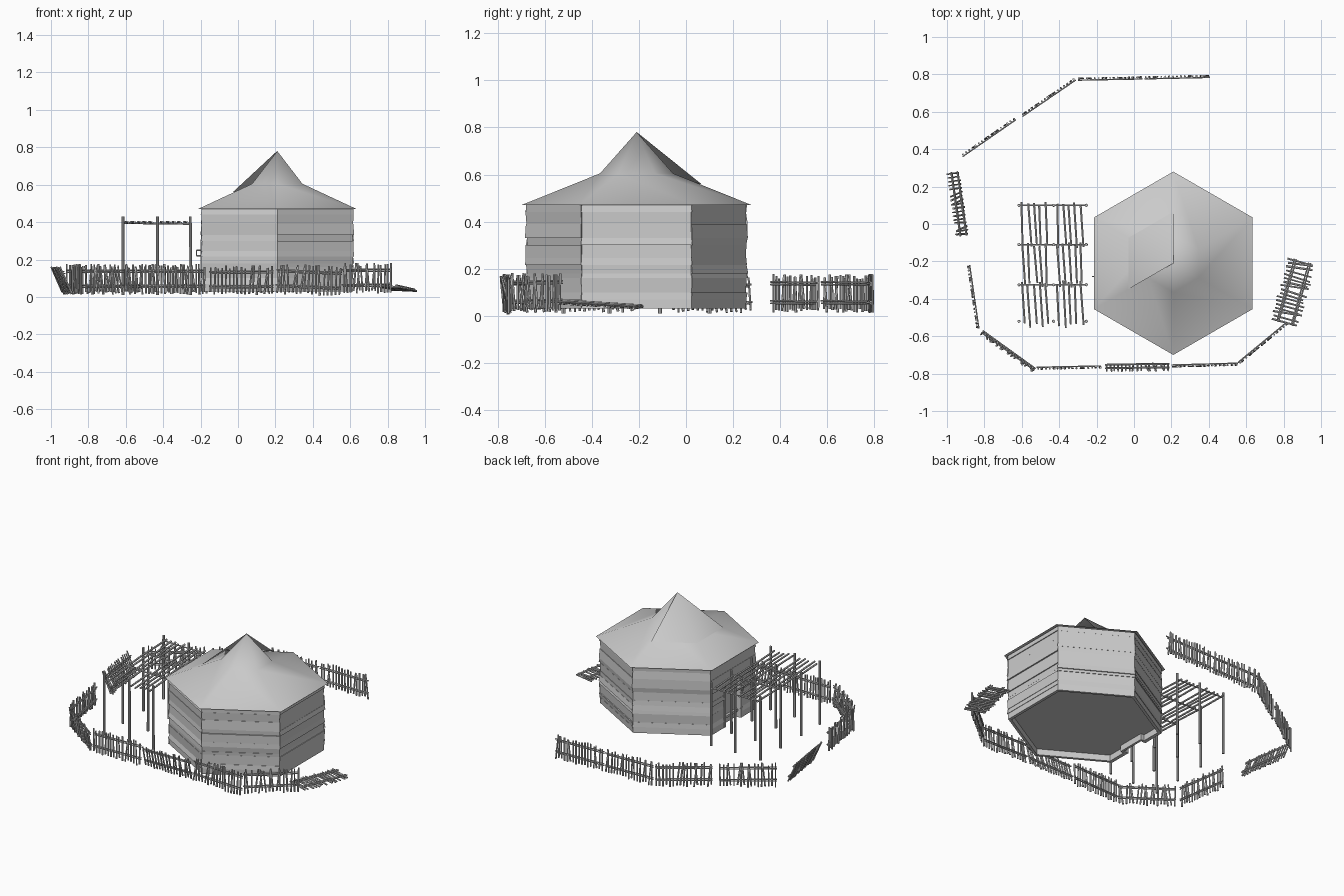
import bpy, bmesh, math, random
from mathutils import Vector, Matrix

if "Cube" in bpy.data.objects:
    bpy.data.objects.remove(bpy.data.objects["Cube"])

random.seed(4)
C = Vector((0.21, -0.21, 0))      # hut centre
COS30 = math.cos(math.pi / 6)


def finish(bm, name, smooth=False, recalc=True):
    if recalc:
        bmesh.ops.recalc_face_normals(bm, faces=bm.faces)
    me = bpy.data.meshes.new(name)
    bm.to_mesh(me)
    bm.free()
    for p in me.polygons:
        p.use_smooth = smooth
    ob = bpy.data.objects.new(name, me)
    bpy.context.collection.objects.link(ob)
    return ob


def stick(bm, a, b, r, sides=6):
    a, b = Vector(a), Vector(b)
    d = b - a
    m = Matrix.Translation((a + b) / 2) @ d.to_track_quat('Z', 'Y').to_matrix().to_4x4()
    bmesh.ops.create_cone(bm, cap_ends=True, segments=sides, radius1=r, radius2=r * 0.9,
                          depth=d.length, matrix=m)


def prism(bm, quad_low, quad_high):
    lo = [bm.verts.new(v) for v in quad_low]
    hi = [bm.verts.new(v) for v in quad_high]
    n = len(lo)
    bm.faces.new(lo[::-1])
    bm.faces.new(hi)
    for i in range(n):
        j = (i + 1) % n
        bm.faces.new((lo[i], lo[j], hi[j], hi[i]))


def hexpt(i, r, z):
    a = math.radians(90 + 60 * i)
    return C + Vector((r * math.cos(a), r * math.sin(a), z))


# Roof: flared hexagonal cone, softly shaded
bm = bmesh.new()
apex = bm.verts.new(C + Vector((0, 0, 0.78)))
rings = [[bm.verts.new(hexpt(i, r, z)) for i in range(6)] for r, z in ((0.155, 0.605), (0.49, 0.47))]
for i in range(6):
    j = (i + 1) % 6
    bm.faces.new((apex, rings[0][i], rings[0][j]))
    bm.faces.new((rings[0][i], rings[1][i], rings[1][j], rings[0][j]))
finish(bm, "roof", True)

# Loose flap spreading from the peak over the back left
bm = bmesh.new()
top = bm.verts.new(C + Vector((0, 0, 0.781)))
rim = [bm.verts.new(hexpt(i, 0.275, 0.56)) for i in range(3)]
for i in range(2):
    bm.faces.new((top, rim[i], rim[i + 1]))
finish(bm, "roof_flap", True, False)

# Walls: six sides of uneven stacked boards, with a doorway on the left side
levels = [0.03, 0.07, 0.10, 0.16, 0.18, 0.215, 0.245, 0.30, 0.33, 0.39, 0.44, 0.472]
bm = bmesh.new()


def board(side, z0, z1, t0, t1, out0, out1):
    def row(z, a):
        pts = []
        for ap, ts in ((a, (t0, t1)), (0.385, (t1, t0))):
            p, q = hexpt(side, ap / COS30, z), hexpt(side + 1, ap / COS30, z)
            pts += [p.lerp(q, t) for t in ts]
        return pts
    prism(bm, row(z0, out0), row(z1, out1))


for s in range(6):
    for z0, z1 in zip(levels, levels[1:]):
        a0 = 0.404 + random.uniform(-0.003, 0.007)
        a1 = 0.404 + random.uniform(-0.003, 0.005)
        spans = ((0, 0.33), (0.67, 1)) if s == 1 and z1 < 0.31 else ((0, 1),)
        for t0, t1 in spans:
            board(s, z0, z1, t0, t1, a0, a1)
finish(bm, "wall_boards")

# Floor, raised inside the walls
bm = bmesh.new()
prism(bm, [hexpt(i, 0.45, 0.07) for i in range(6)], [hexpt(i, 0.45, 0.085) for i in range(6)])
finish(bm, "floor")


def box(name, x0, x1, y0, y1, z0, z1):
    b = bmesh.new()
    prism(b, [(x0, y0, z0), (x1, y0, z0), (x1, y1, z0), (x0, y1, z0)],
          [(x0, y0, z1), (x1, y0, z1), (x1, y1, z1), (x0, y1, z1)])
    finish(b, name)


# Recessed door, its jambs and handle
box("door", -0.165, -0.15, -0.29, -0.13, 0.03, 0.305)
box("door_jamb_front", -0.20, -0.15, -0.305, -0.29, 0.03, 0.30)
box("door_jamb_back", -0.20, -0.15, -0.13, -0.115, 0.03, 0.30)
bm = bmesh.new()
stick(bm, (-0.165, -0.28, 0.25), (-0.222, -0.28, 0.25), 0.004)
stick(bm, (-0.222, -0.28, 0.252), (-0.222, -0.28, 0.22), 0.004)
stick(bm, (-0.165, -0.28, 0.22), (-0.222, -0.28, 0.22), 0.004)
finish(bm, "door_handle")

# Pergola posts
xs, ys = (-0.615, -0.43, -0.255), (0.10, -0.11, -0.325, -0.52)
bm = bmesh.new()
for x in xs:
    for y in ys:
        stick(bm, (x, y, 0.01), (x, y, 0.43), 0.0085, 8)
finish(bm, "pergola_posts", True).data.set_sharp_from_angle(angle=0.7)

# Pergola cross beams and crooked slats
bm = bmesh.new()
for y in ys[:3]:
    stick(bm, (xs[0], y, 0.395), (xs[2], y, 0.39), 0.005)
for x0 in (-0.60, -0.41):
    for y0, y1 in ((0.115, -0.125), (-0.10, -0.335), (-0.305, -0.55)):
        for k in range(5):
            x = x0 + k * 0.031 + random.uniform(-0.004, 0.004)
            stick(bm, (x, y0 + random.uniform(-0.02, 0.005), 0.40),
                  (x + random.uniform(0.005, 0.018), y1 + random.uniform(-0.005, 0.02), 0.397), 0.0065)
finish(bm, "pergola_slats")


# Fence panels: two pairs of thin rails with rough pickets
def fence_panel(p, q, z=0.025, lean=0.0, roll=0.0):
    d = Vector((q[0] - p[0], q[1] - p[1]))
    length = d.length
    b = bmesh.new()
    for rz in (0.035, 0.115):
        stick(b, (0, 0.006, rz), (length, 0.006, rz + 0.004), 0.0045)
        stick(b, (0.01, 0.006, rz - 0.009), (length, 0.006, rz - 0.007), 0.004)
    n = round(length / 0.0205)
    for k in range(n):
        x = 0.008 + (length - 0.016) * k / (n - 1)
        skew = random.choice((0, 0, 0, 0.006, -0.006, 0.018, -0.015))
        x2 = min(max(x + skew, 0.004), length - 0.004)
        stick(b, (x, -0.003, random.uniform(-0.012, 0.006)),
              (x2, -0.003, random.uniform(0.132, 0.152)), random.uniform(0.0045, 0.0065))
    m = (Matrix.Translation((p[0], p[1], z)) @ Matrix.Rotation(math.atan2(d.y, d.x), 4, 'Z')
         @ Matrix.Rotation(roll, 4, 'Y') @ Matrix.Rotation(lean, 4, 'X'))
    b.transform(m)
    finish(b, "fence_panel")


fence_panel((0.405, 0.79), (0.055, 0.782))
fence_panel((0.045, 0.782), (-0.30, 0.775))
fence_panel((-0.315, 0.775), (-0.60, 0.58))
fence_panel((-0.635, 0.563), (-0.92, 0.365))
fence_panel((-0.937, 0.283), (-0.887, -0.06), lean=0.42)
fence_panel((-0.885, -0.22), (-0.835, -0.56))
fence_panel((-0.81, -0.572), (-0.527, -0.775), lean=0.13)
fence_panel((-0.52, -0.772), (-0.175, -0.765))
fence_panel((-0.155, -0.75), (0.19, -0.745), 0.022, lean=0.24)
fence_panel((0.20, -0.76), (0.55, -0.75), 0.03, roll=0.05)
fence_panel((0.56, -0.745), (0.82, -0.53), 0.03)
# Fallen panel lying almost flat
fence_panel((0.738, -0.515), (0.83, -0.178), 0.062, lean=math.pi / 2 + 0.05, roll=0.06)
